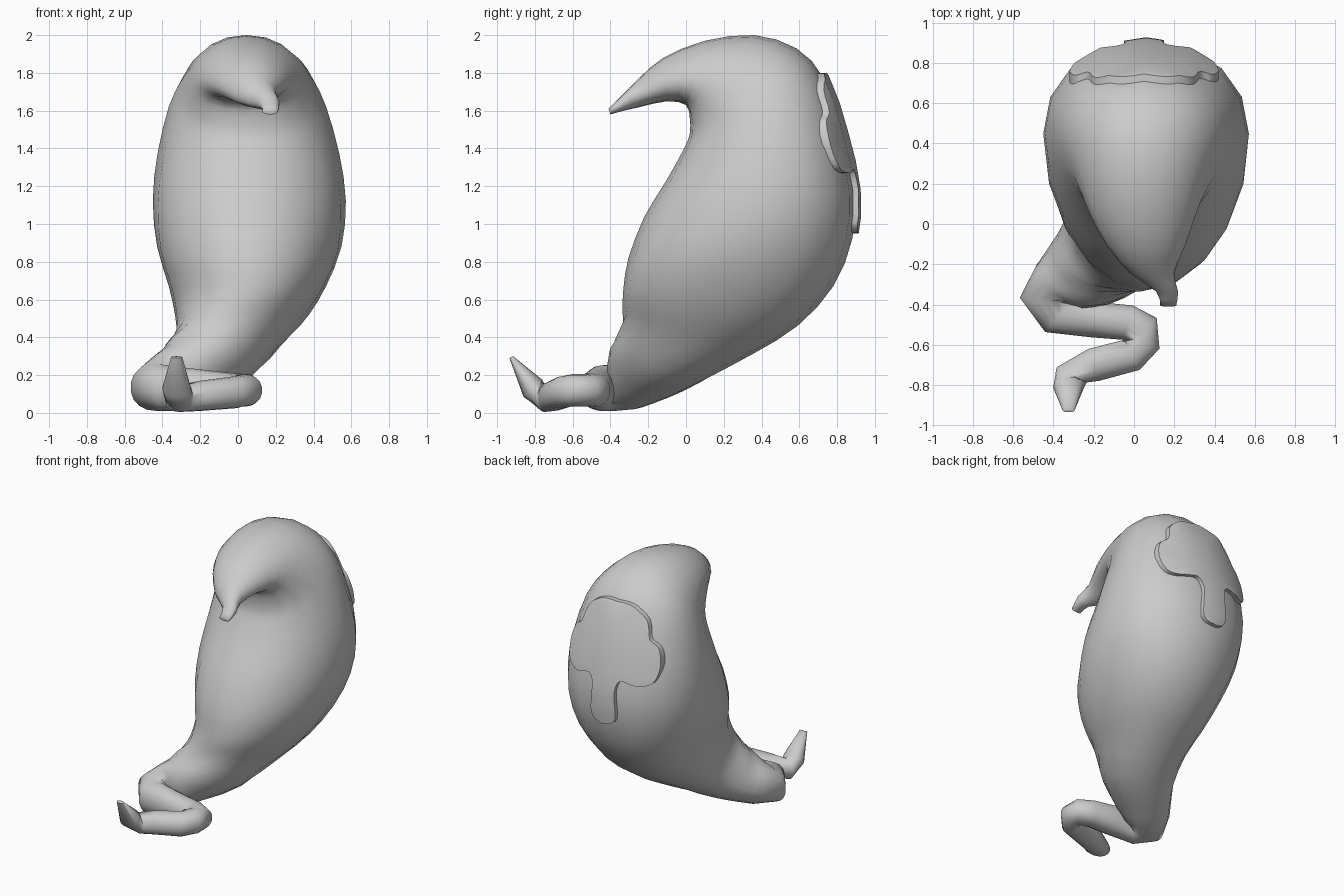
import bpy, bmesh, math
from mathutils import Vector

if "Cube" in bpy.data.objects:
    bpy.data.objects.remove(bpy.data.objects["Cube"])

SIDES = 18


def finish(bm, name, angle=50):
    bmesh.ops.recalc_face_normals(bm, faces=bm.faces[:])
    me = bpy.data.meshes.new(name)
    bm.to_mesh(me)
    bm.free()
    ob = bpy.data.objects.new(name, me)
    bpy.context.collection.objects.link(ob)
    return smooth(ob, angle)


def smooth(ob, angle=50):
    bpy.ops.object.select_all(action='DESELECT')
    ob.select_set(True)
    bpy.context.view_layer.objects.active = ob
    bpy.ops.object.shade_smooth_by_angle(angle=math.radians(angle))
    return ob


def loft(rings, name, grow=0.0):
    """Skin (centre, u axis, v axis, egg skew) rings and cap both ends."""
    bm = bmesh.new()
    soft = lambda t: math.copysign(abs(t) ** 0.92, t)
    loops = []
    for c, u, v, skew in rings:
        loop = []
        for i in range(SIDES):
            a = 2 * math.pi * i / SIDES
            k = 1 + skew * math.cos(a)
            loop.append(bm.verts.new(c + u * soft(math.cos(a)) + v * soft(math.sin(a)) * k))
        loops.append(loop)
    for a, b in zip(loops, loops[1:]):
        for i in range(SIDES):
            j = (i + 1) % SIDES
            bm.faces.new((a[i], a[j], b[j], b[i]))
    bm.faces.new(loops[0])
    bm.faces.new(loops[-1])
    bmesh.ops.recalc_face_normals(bm, faces=bm.faces[:])
    bm.normal_update()
    for v in bm.verts:
        v.co += v.normal * grow
    return finish(bm, name, 80)


def add_midrings(rings):
    """Insert a smooth in-between ring between every pair of rings."""
    out = [rings[0]]
    for i in range(len(rings) - 1):
        four = [rings[min(max(i + k, 0), len(rings) - 1)] for k in (-1, 0, 1, 2)]
        out.append(tuple((b + c) * 0.5625 - (a + d) * 0.0625 for a, b, c, d in zip(*four)))
        out.append(rings[i + 1])
    return out


# Hooked head and belly: front y, z / back y, z / centre x, half width, skew
body = [
    (-.40, 1.58, -.41, 1.61, .17, .04, 0),
    (-.33, 1.60, -.34, 1.68, .165, .055, 0),
    (-.24, 1.62, -.25, 1.77, .09, .11, -.1),
    (-.10, 1.65, -.12, 1.88, .06, .19, -.2),
    (.00, 1.63, .10, 1.97, .045, .255, -.2),
    (.02, 1.56, .36, 2.00, .045, .305, -.12),
    (.02, 1.48, .585, 1.93, .05, .36, 0),
    (-.01, 1.40, .73, 1.77, .05, .415, .1),
    (-.11, 1.22, .83, 1.48, .055, .475, .15),
    (-.22, 1.04, .895, 1.18, .06, .505, .15),
    (-.305, .82, .88, .92, .06, .485, .12),
    (-.33, .67, .78, .67, .05, .415, .1),
    (-.335, .60, .59, .46, .02, .355, .05),
    (-.335, .53, .35, .31, -.03, .30, 0),
]
body_rings = []
for fy, fz, by, bz, x, w, skew in body:
    f, b = Vector((x, fy, fz)), Vector((x, by, bz))
    body_rings.append(((f + b) / 2, (b - f) / 2, Vector((w, 0, 0)), skew))
# Body tapering and turning into the tail
base_rings = [
    (Vector((-.14, -.14, .295)), Vector((.06, .195, -.14)), Vector((.235, -.09, 0)), 0),
    (Vector((-.25, -.235, .225)), Vector((.04, .11, -.15)), Vector((.17, -.12, 0)), 0),
    (Vector((-.36, -.31, .17)), Vector((.02, .04, -.15)), Vector((.13, -.10, 0)), 0),
]

# Curled tail: centre, heading x, y, half width, half height
tail = [
    (-.43, -.38, .135, -.1, -1, .14, .125),
    (-.37, -.455, .13, .75, -.65, .11, .12),
    (-.20, -.475, .125, 1, -.1, .09, .105),
    (-.03, -.49, .12, 1, -.3, .09, .09),
    (.05, -.53, .12, .7, -.7, .09, .085),
    (.03, -.60, .12, -.2, -1, .10, .085),
    (-.01, -.65, .11, -1, -.5, .085, .085),
    (-.20, -.70, .09, -1, -.35, .085, .08),
    (-.31, -.75, .075, -.5, -1, .085, .07),
]
tail_rings = []
for x, y, z, tx, ty, w, h in tail:
    v = Vector((-ty, tx, 0)).normalized() * w
    tail_rings.append((Vector((x, y, z)), Vector((0, 0, -h)), v, 0))
# Upturned tip
tail_rings += [
    (Vector((-.325, -.81, .13)), Vector((0, -.05, -.045)), Vector((.075, 0, 0)), 0),
    (Vector((-.325, -.925, .295)), Vector((0, -.01, -.005)), Vector((.03, 0, 0)), 0),
]
loft(add_midrings(body_rings + base_rings) + tail_rings, "body")

# Dripping patch on the back: smoothed right-hand outline, mirrored about x = .05
half = [(.0, 1.80), (.14, 1.785), (.24, 1.71), (.28, 1.59), (.34, 1.54), (.37, 1.42),
        (.34, 1.30), (.25, 1.27), (.13, 1.29), (.09, 1.21), (.10, 1.05), (.08, .975), (.0, .95)]
pts = [(.05 + x, z) for x, z in half] + [(.05 - x, z) for x, z in half[-2:0:-1]]
outline = []
n = len(pts)
for i in range(n):
    p0, p1, p2, p3 = (Vector(pts[(i + k) % n]) for k in (-1, 0, 1, 2))
    for t in (0, 1 / 3, 2 / 3):
        outline.append(0.5 * (2 * p1 + (p2 - p0) * t + (2 * p0 - 5 * p1 + 4 * p2 - p3) * t * t
                              + (3 * p1 - p0 - 3 * p2 + p3) * t ** 3))
bm = bmesh.new()
face = bm.faces.new([bm.verts.new((p.x, .5, p.y)) for p in outline])
ext = bmesh.ops.extrude_face_region(bm, geom=[face])
bmesh.ops.translate(bm, vec=(0, .8, 0), verts=[g for g in ext["geom"] if isinstance(g, bmesh.types.BMVert)])
cutter = finish(bm, "patch_cutter")
cutter.hide_render = True

# Slightly swollen copy of the belly, kept only inside the patch outline
patch = loft(add_midrings(body_rings[2:]), "back_patch", 0.03)
mod = patch.modifiers.new("outline", 'BOOLEAN')
mod.operation = 'INTERSECT'
mod.solver = 'EXACT'
mod.object = cutter
bpy.context.view_layer.objects.active = patch
bpy.ops.object.modifier_apply(modifier=mod.name)
bpy.data.objects.remove(cutter)
smooth(patch, 40)
